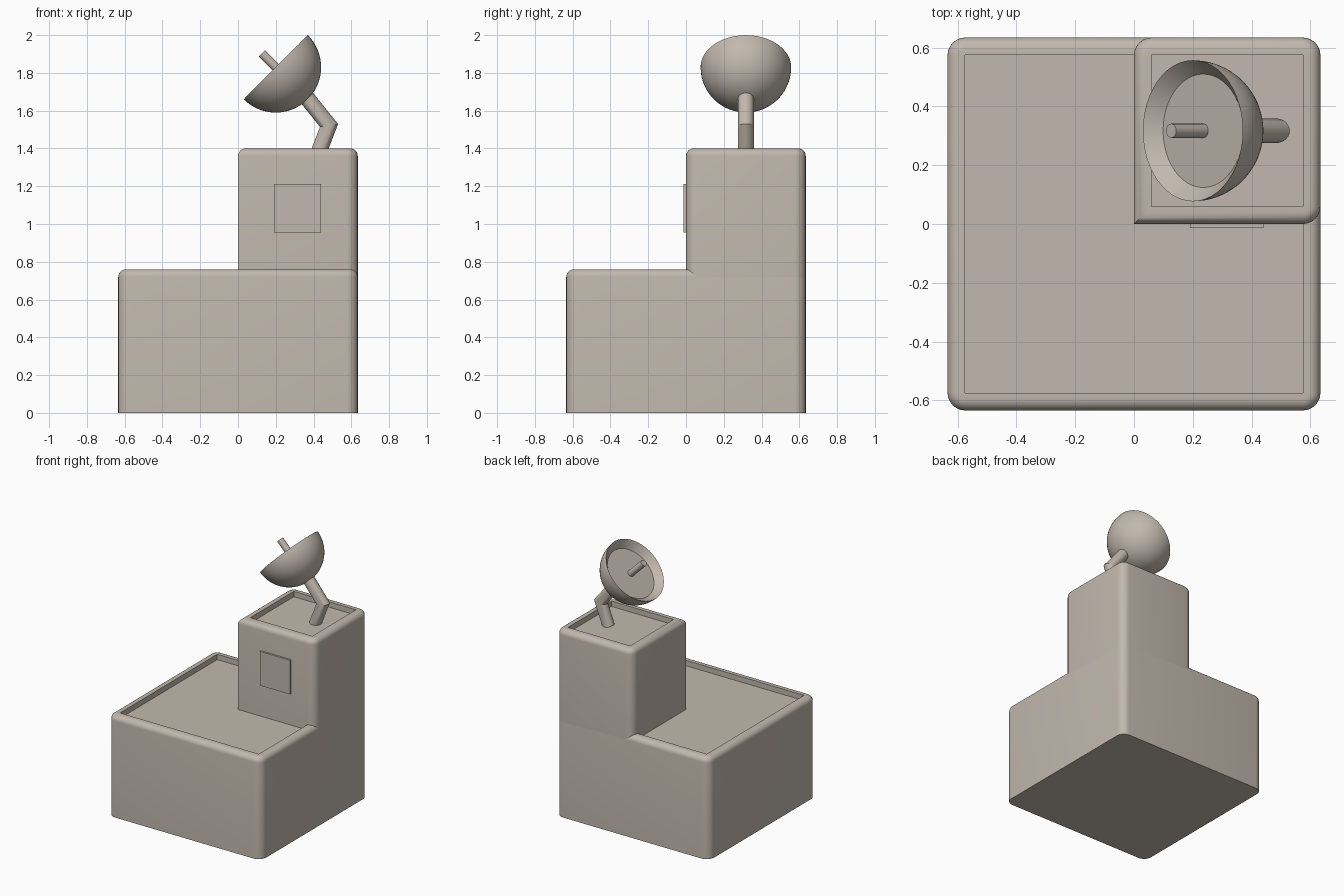
import bpy, bmesh, math
from mathutils import Vector, Matrix

if "Cube" in bpy.data.objects:
    bpy.data.objects.remove(bpy.data.objects["Cube"])

stone = bpy.data.materials.new("warm grey")
stone.diffuse_color = (0.54, 0.485, 0.425, 1)
stone.use_nodes = True
stone.node_tree.nodes["Principled BSDF"].inputs["Base Color"].default_value = stone.diffuse_color


def finish(bm, name):
    """Clean up, smooth by angle and link the part."""
    bmesh.ops.remove_doubles(bm, verts=bm.verts, dist=1e-5)
    bmesh.ops.recalc_face_normals(bm, faces=bm.faces)
    for f in bm.faces:
        f.smooth = True
    for e in bm.edges:
        e.smooth = e.calc_face_angle(0) < math.radians(32)
    me = bpy.data.meshes.new(name)
    bm.to_mesh(me)
    bm.free()
    me.materials.append(stone)
    ob = bpy.data.objects.new(name, me)
    bpy.context.collection.objects.link(ob)
    return ob


def loft(name, rings):
    """Skin a stack of equal-length point rings and cap both ends."""
    bm = bmesh.new()
    vs = [[bm.verts.new(p) for p in ring] for ring in rings]
    n = len(vs[0])
    for a, b in zip(vs, vs[1:]):
        for i in range(n):
            j = (i + 1) % n
            bm.faces.new((a[i], a[j], b[j], b[i]))
    bm.faces.new(vs[0][::-1])
    bm.faces.new(vs[-1])
    return finish(bm, name)


def block(name, x0, x1, y0, y1, z0, z1, radii):
    """Building block with rounded corners, rolled rim and sunken roof."""
    rim, inset, depth, seg = 0.04, 0.06, 0.04, 6
    prof = [(0, z0)]
    for k in range(seg + 1):
        a = math.pi / 2 * k / seg
        prof.append((rim * (1 - math.cos(a)), z1 - rim + rim * math.sin(a)))
    prof += [(inset, z1), (inset, z1 - depth)]
    corners = [(x0, y0, 1, 1), (x1, y0, -1, 1), (x1, y1, -1, -1), (x0, y1, 1, -1)]
    rings = []
    for d, z in prof:
        ring = []
        for c, ((x, y, sx, sy), r) in enumerate(zip(corners, radii)):
            m, rr = max(r, d), max(r - d, 0)
            for k in range(seg + 1):
                a = math.pi + math.pi / 2 * (c + k / seg)
                ring.append((x + sx * m + rr * math.cos(a),
                             y + sy * m + rr * math.sin(a), z))
        rings.append(ring)
    return loft(name, rings)


def lathe(name, prof, matrix, n=48):
    """Turned part from (radius, height) pairs."""
    rings = [[matrix @ Vector((r * math.cos(2 * math.pi * i / n),
                               r * math.sin(2 * math.pi * i / n), h))
              for i in range(n)] for r, h in prof]
    return loft(name, rings)


# Low wide block and corner tower
H = 0.634
block("base_block", -H, H, -H, H, 0, 0.76, (0.06, 0.06, 0.06, 0.06))
block("tower", 0, H, 0, H, 0.715, 1.4, (0, 0.06, 0.06, 0.06))

# Thin window plate on the tower front
bm = bmesh.new()
bmesh.ops.create_cube(bm, size=1, matrix=Matrix.Translation((0.315, -0.003, 1.083))
                      @ Matrix.Diagonal((0.25, 0.022, 0.255, 1)))
finish(bm, "window_plate")

# Dish: hemisphere outside, bevelled lip and flat disc inside
R = 0.24
tilt = Matrix.Translation((0.2, 0.317, 1.83)) @ Matrix.Rotation(-math.pi / 4, 4, 'Y')
bowl = [(R * math.sin(math.pi / 2 * k / 16), -R * math.cos(math.pi / 2 * k / 16))
        for k in range(1, 17)]
lathe("dish", bowl + [(0.193, -0.05)], tilt)
lathe("dish_feed_rod", [(0.024, -0.06), (0.024, 0.104)], tilt, 24)

# Bent support arm with a mitred elbow
foot, elbow, top = (Vector(p) for p in
                    ((0.418, 0.317, 1.355), (0.482, 0.317, 1.522), (0.345, 0.317, 1.692)))
u1, u2 = (elbow - foot).normalized(), (top - elbow).normalized()
miter, side = u1 + u2, Vector((0, 1, 0))
across = side.cross(u1)
low, mid, high = [], [], []
for i in range(24):
    a = 2 * math.pi * i / 24
    p = 0.042 * (math.cos(a) * across + math.sin(a) * side)
    q = p - u1 * (p.dot(miter) / u1.dot(miter))
    low.append(foot + p)
    mid.append(elbow + q)
    high.append(top + q - u2 * q.dot(u2))
loft("dish_arm", [low, mid, high])
